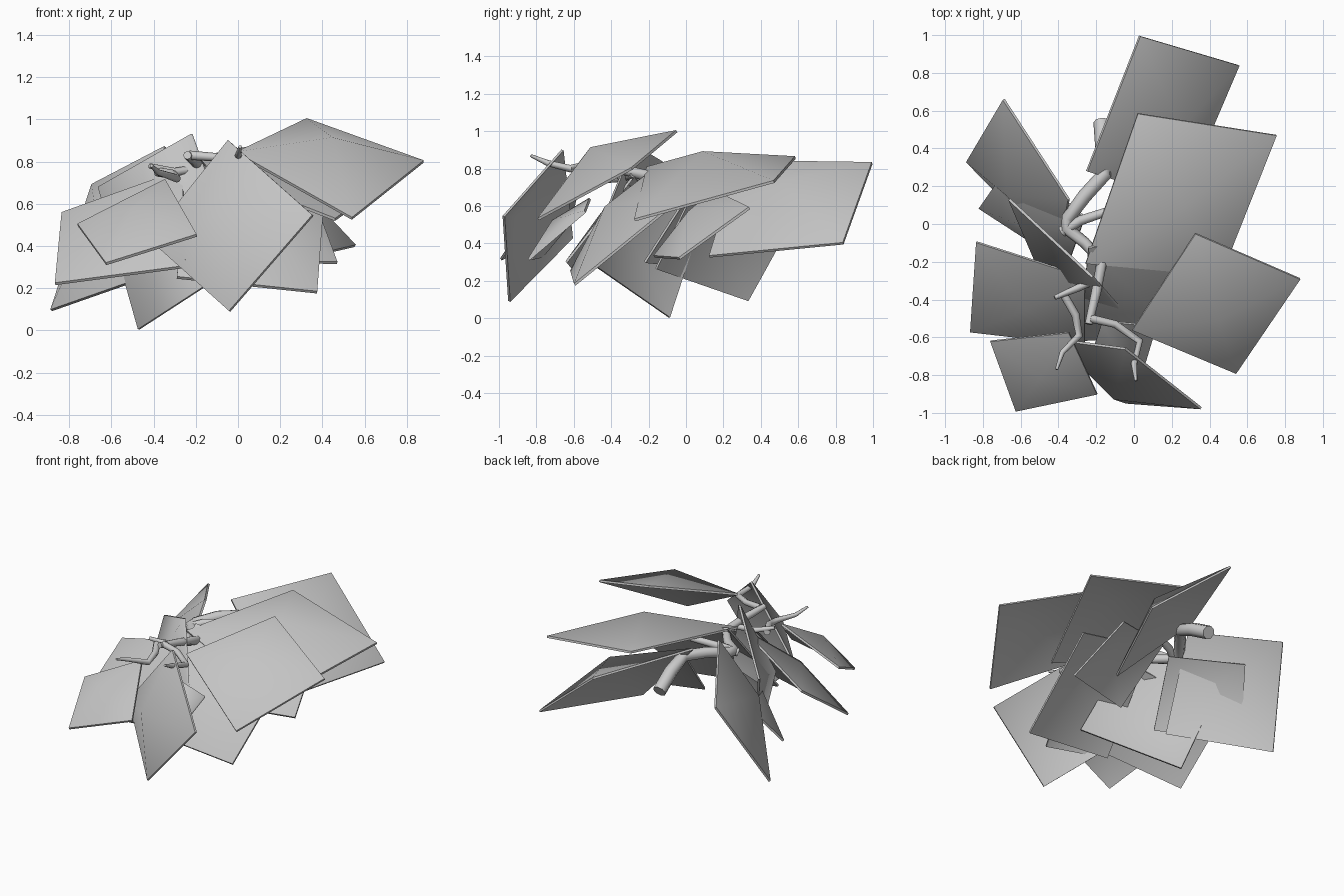
import bpy, bmesh, math
from mathutils import Vector

if "Cube" in bpy.data.objects:
    bpy.data.objects.remove(bpy.data.objects["Cube"])


def material(name, value):
    m = bpy.data.materials.new(name)
    m.diffuse_color = (value, value, value, 1)
    m.use_nodes = True
    m.node_tree.nodes["Principled BSDF"].inputs["Base Color"].default_value = m.diffuse_color
    return m


leaf_grey = material("leaf grey", 0.55)
stem_grey = material("stem grey", 0.6)


def finish(obj, mat, angle):
    obj.data.materials.append(mat)
    bpy.ops.object.select_all(action='DESELECT')
    obj.select_set(True)
    bpy.context.view_layer.objects.active = obj
    bpy.ops.object.shade_smooth_by_angle(angle=math.radians(angle))


def leaf(name, side_a, tip, side_b, base=None, bulge=0.26, thick=0.014):
    """Square leaf card: two side corners and a tip; the stem corner and middle are lifted."""
    a, t, b = Vector(side_a), Vector(tip), Vector(side_b)
    n = (a - t).cross(b - t).normalized()
    if n.z < 0:
        a, b = b, a
        n = -n
    size = ((a - t).length + (b - t).length) / 2
    base = Vector(base) if base else a + b - t + n * size * 0.2
    mid = (a + b) / 2 + n * size * bulge
    corners = [a, base, b, t]
    bm = bmesh.new()
    layers = []
    for off in (thick / 2, -thick / 2):
        layers.append(([bm.verts.new(c + n * off) for c in corners],
                       bm.verts.new(mid + n * off)))
    (top, mt), (low, ml) = layers
    for i in range(4):
        j = (i + 1) % 4
        bm.faces.new((top[i], top[j], mt))
        bm.faces.new((low[j], low[i], ml))
        bm.faces.new((top[j], top[i], low[i], low[j]))
    bmesh.ops.recalc_face_normals(bm, faces=bm.faces)
    me = bpy.data.meshes.new(name)
    bm.to_mesh(me)
    bm.free()
    obj = bpy.data.objects.new(name, me)
    bpy.context.collection.objects.link(obj)
    finish(obj, leaf_grey, 60)


def branch(name, points, sides=8):
    """Tapered tube through (x, y, z, radius) points."""
    pts = [Vector(p[:3]) for p in points]
    bm = bmesh.new()
    rings = []
    for i, p in enumerate(pts):
        d = (pts[min(i + 1, len(pts) - 1)] - pts[max(i - 1, 0)]).normalized()
        u = d.cross(Vector((0, 0, 1))).normalized()
        v = u.cross(d)
        r = points[i][3]
        rings.append([bm.verts.new(p + r * (u * math.cos(k * math.tau / sides)
                                            + v * math.sin(k * math.tau / sides)))
                      for k in range(sides)])
    for r0, r1 in zip(rings, rings[1:]):
        for k in range(sides):
            m = (k + 1) % sides
            bm.faces.new((r0[k], r0[m], r1[m], r1[k]))
    bm.faces.new(rings[0])
    bm.faces.new(rings[-1])
    bmesh.ops.recalc_face_normals(bm, faces=bm.faces)
    me = bpy.data.meshes.new(name)
    bm.to_mesh(me)
    bm.free()
    obj = bpy.data.objects.new(name, me)
    bpy.context.collection.objects.link(obj)
    finish(obj, stem_grey, 50)


# leaves: side corner, tip, other side corner, optional stem corner
leaf("leaf_back", (.03, .995, .83), (.555, .84, .40), (.25, .125, .33), (-.25, .28, .84))
leaf("leaf_back_right", (.02, .585, .86), (.755, .47, .73), (.46, -.275, .525))
leaf("leaf_right", (.325, -.05, 1.0), (.88, -.29, .80), (.54, -.79, .53), (-.01, -.56, .84))
leaf("leaf_front", (.355, -.975, .545), (-.04, -.945, .09), (-.42, -.61, .43),
     (-.045, -.66, .90))
leaf("leaf_front_left", (-.76, -.62, .50), (-.625, -.99, .315), (-.195, -.90, .45))
leaf("leaf_left", (-.835, -.095, .555), (-.867, -.57, .22), (-.26, -.64, .30), (-.26, -.28, .76))
leaf("leaf_back_left", (-.69, .66, .69), (-.885, .33, .095), (-.40, -.16, .265),
     (-.345, .13, .87))
leaf("leaf_left_inner", (-.635, .35, .64), (-.82, .085, .27), (-.35, -.22, .30),
     (-.26, .036, .70))
leaf("leaf_hanging", (-.66, .13, .68), (-.47, -.09, .005), (.0, -.53, .31), (-.22, -.28, .93))
leaf("leaf_lower_right", (.41, -.015, .65), (.375, -.595, .18), (-.29, -.615, .25))
leaf("leaf_under", (.37, .34, .59), (.47, -.035, .32), (-.03, -.17, .33))
leaf("leaf_front_small", (.12, -.54, .57), (.03, -.84, .315), (-.25, -.77, .33))

# main stem and twigs
branch("main_stem", [(-.17, .54, .62, .045), (-.16, .40, .70, .045), (-.16, .26, .76, .04),
                     (-.26, .15, .77, .038), (-.35, .03, .75, .035), (-.36, -.02, .74, .035),
                     (-.26, -.10, .74, .03), (-.17, -.20, .76, .03),
                     (-.20, -.36, .80, .026), (-.24, -.53, .83, .02)])
branch("side_twig", [(-.38, -.04, .73, .03), (-.28, .02, .77, .026), (-.10, .08, .80, .022)])
branch("front_right_twig", [(-.23, -.50, .83, .022), (-.10, -.53, .82, .02),
                            (.03, -.62, .80, .02), (.0, -.74, .83, .016), (.01, -.83, .87, .008)])
branch("left_twig", [(-.17, -.28, .77, .02), (-.30, -.34, .75, .02), (-.42, -.39, .78, .012)])
branch("front_left_twig", [(-.38, -.36, .75, .022), (-.31, -.48, .74, .022),
                           (-.29, -.59, .72, .02), (-.38, -.68, .75, .014), (-.41, -.77, .78, .008)])
